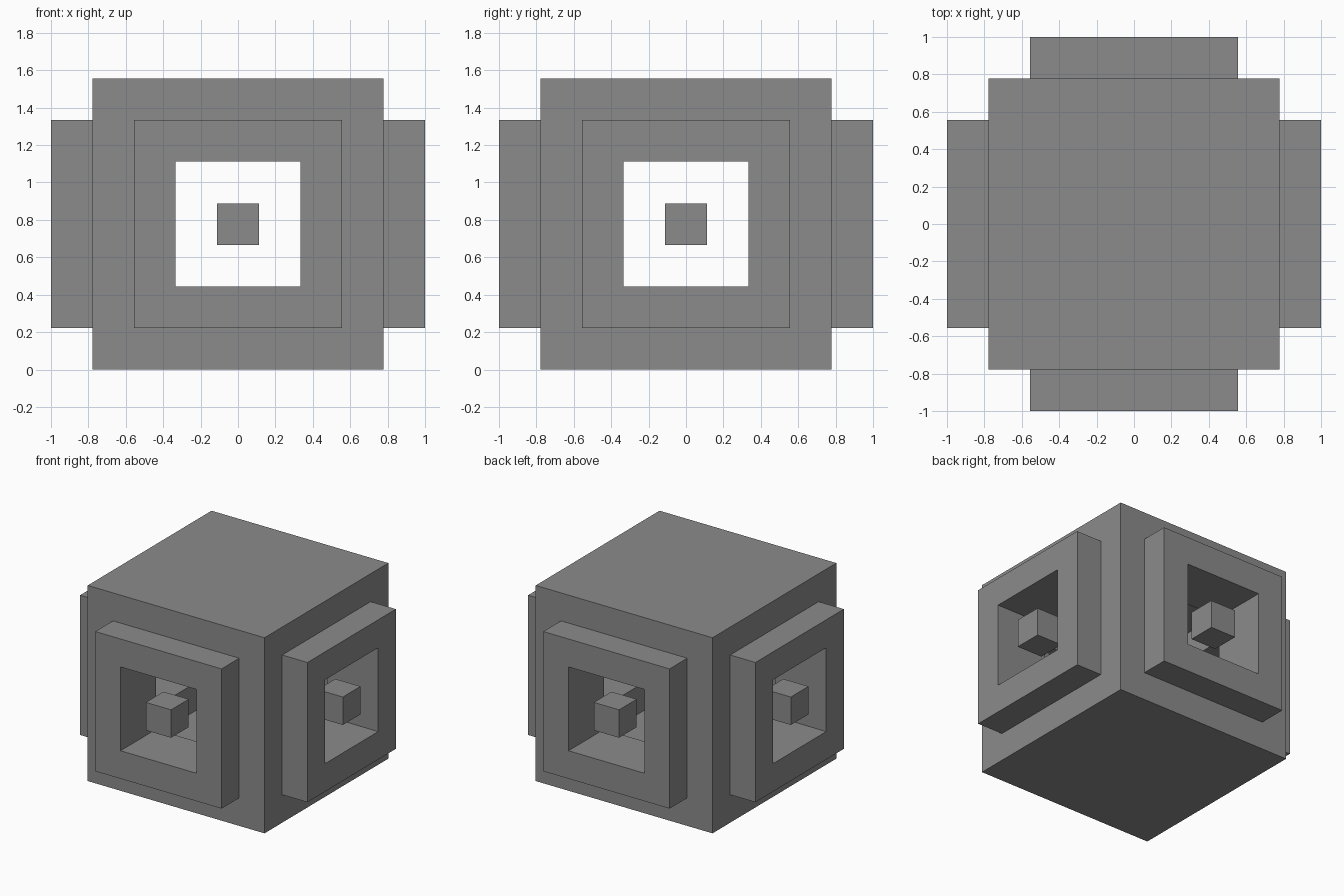
import bpy
import bmesh
from math import cos, sin, pi
from mathutils import Vector

if "Cube" in bpy.data.objects:
    bpy.data.objects.remove(bpy.data.objects["Cube"], do_unlink=True)

U = 1 / 9                      # module: every size is a multiple of this
CENTRE = Vector((0, 0, 7 * U))

grey = bpy.data.materials.new("mid grey")
grey.use_nodes = True
grey.diffuse_color = (0.26, 0.26, 0.26, 1)
grey.node_tree.nodes["Principled BSDF"].inputs["Base Color"].default_value = grey.diffuse_color


def add_object(name, bm, location):
    mesh = bpy.data.meshes.new(name)
    bm.to_mesh(mesh)
    bm.free()
    mesh.materials.append(grey)
    obj = bpy.data.objects.new(name, mesh)
    obj.location = location
    bpy.context.collection.objects.link(obj)


def box(bm, size):
    """Add a cube and return its four upright faces, ordered by direction."""
    verts = bmesh.ops.create_cube(bm, size=size)["verts"]
    bm.normal_update()
    faces = {f for v in verts for f in v.link_faces}
    upright = [f for f in faces if abs(f.normal.z) < 0.5]
    return sorted(upright, key=lambda f: round(f.normal.x) + 3 * round(f.normal.y))


def inset(bm, face, width):
    bmesh.ops.inset_region(bm, faces=[face], thickness=width, use_even_offset=True)


# Hollow shell: each side carries a raised square frame with an opening
bm = bmesh.new()
outer = box(bm, 14 * U)
inner = box(bm, 10 * U)
for face, inside in zip(outer, inner):
    direction = face.normal.copy()
    # raised frame
    inset(bm, face, 2 * U)
    raised = bmesh.ops.extrude_discrete_faces(bm, faces=[face])["faces"][0]
    bmesh.ops.translate(bm, verts=raised.verts[:], vec=direction * 2 * U)
    bm.normal_update()
    # opening through frame and wall
    inset(bm, raised, 2 * U)
    inset(bm, inside, 2 * U)
    rims = list(raised.edges) + list(inside.edges)
    bmesh.ops.delete(bm, geom=[raised, inside], context="FACES_ONLY")
    bmesh.ops.bridge_loops(bm, edges=rims)
bmesh.ops.recalc_face_normals(bm, faces=bm.faces[:])
add_object("hollow_shell", bm, CENTRE)

# Small floating cubes, flush with the front of each frame
for i, side in enumerate(("left", "back", "right", "front")):
    bm = bmesh.new()
    box(bm, 2 * U)
    angle = i * pi / 2
    offset = Vector((cos(angle), sin(angle), 0)) * 8 * U
    add_object(side + "_floating_cube", bm, CENTRE + offset)
